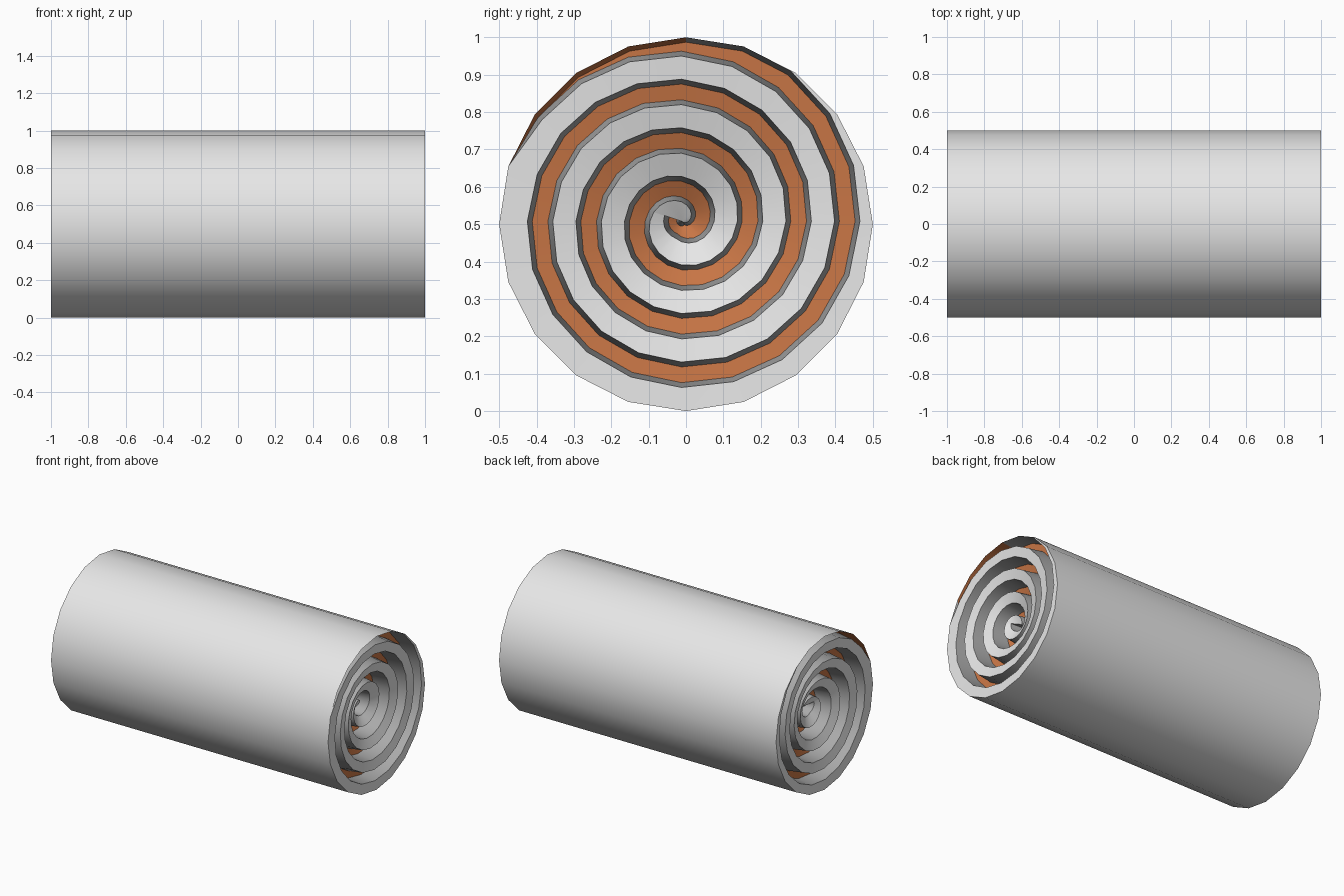
import bpy, bmesh, math

if "Cube" in bpy.data.objects:
    bpy.data.objects.remove(bpy.data.objects["Cube"])

N = 20                  # sides per turn
FIRST, LAST = -4, 76    # spiral steps of the groove, outside to middle
R = 0.5                 # roll radius
CY, CZ = -0.012, 0.508  # spiral centre
PITCH, GAP = 0.13, 0.068
DEPTH, SLANT = 0.10, 0.013
PALE, ORANGE, GREY = 0, 1, 2


def material(name, rgb):
    m = bpy.data.materials.new(name)
    m.diffuse_color = (*rgb, 1)
    m.use_nodes = True
    m.node_tree.nodes["Principled BSDF"].inputs["Base Color"].default_value = m.diffuse_color
    return m


bm = bmesh.new()


def dish(y, z, depth=0.0):
    """x of the end surface: a shallow funnel sinking to the middle."""
    r = min(1, math.hypot(y, z - 0.5) / R)
    return 1 - 0.15 * (1 - r) ** 2 - depth


def face(points, mat, s):
    """Face from points, skipping coincident ones; s picks the winding."""
    keep = []
    for p in points:
        if all(math.dist(p, q) > 0.0006 for q in keep):
            keep.append(p)
    if len(keep) < 3:
        return
    if s > 0:
        keep.reverse()
    f = bm.faces.new([bm.verts.new(p) for p in keep])
    f.material_index = mat
    f.smooth = True


def rim(k, r=R):
    a = 2 * math.pi * (k % N) / N
    return r * math.sin(a), 0.5 + r * math.cos(a)


def spiral(k, r):
    a = 2 * math.pi * k / N
    return CY + r * math.sin(a), CZ + r * math.cos(a)


def section(k):
    """Groove cross-section: outer lip, outer floor, inner floor, inner lip."""
    outer = max(0.51 - PITCH * k / N, 0.048)
    inner = max(0.51 - PITCH * k / N - GAP, 0.0)
    lip = rim(k) if k <= 1 else spiral(k, outer)
    low = rim(k, R - SLANT) if k <= 1 else spiral(k, outer - SLANT)
    inn = spiral(k, inner)
    base = spiral(k, inner + min(SLANT, 0.4 * (outer - inner)))
    if k == FIRST:
        low = base = inn = rim(k)
    return lip, low, base, inn


def build_end(s):
    def p(q, d=0.0):
        return (s * dish(*q, d), *q)

    secs = {k: section(k) for k in range(FIRST, LAST + 1)}
    # outer skin
    for k in range(N):
        a, b = rim(k), rim(k + 1)
        face([(0, *a), (0, *b), (s, *b), (s, *a)], PALE, s)
    # groove walls and floor
    for k in range(FIRST, LAST):
        (o, l, b, i), (o2, l2, b2, i2) = secs[k], secs[k + 1]
        wall = ORANGE if k < 0 else GREY
        face([p(o), p(o2), p(l2, DEPTH), p(l, DEPTH)], wall, s)
        face([p(l, DEPTH), p(l2, DEPTH), p(b2, DEPTH), p(b, DEPTH)], ORANGE, s)
        face([p(b, DEPTH), p(b2, DEPTH), p(i2), p(i)], GREY, s)
        # ridge between this turn and the next one in
        if k + N < LAST:
            face([p(i), p(i2), p(secs[k + N + 1][0]), p(secs[k + N][0])], PALE, s)
        else:
            face([p(i), p(i2), p((CY, CZ))], PALE, s)
    # outermost ridge, between rim and first turn
    for k in range(1, N + FIRST):
        face([p(rim(k)), p(rim(k + 1)), p(secs[k + 1][0]), p(secs[k][0])], PALE, s)
    # end of the groove at the middle
    o, l, b, i = secs[LAST]
    face([p(i), p(b, DEPTH), p(l, DEPTH), p(o)], GREY, s)
    face([p(i), p(o), p(secs[LAST - N][3])], PALE, s)


for side in (1, -1):
    build_end(side)

bmesh.ops.remove_doubles(bm, verts=bm.verts, dist=0.0005)

me = bpy.data.meshes.new("spiral_roll")
bm.to_mesh(me)
bm.free()
me.materials.append(material("light grey", (0.8, 0.8, 0.8)))
me.materials.append(material("orange brown", (0.58, 0.18, 0.06)))
me.materials.append(material("mid grey", (0.4, 0.4, 0.4)))
roll = bpy.data.objects.new("spiral_roll", me)
bpy.context.collection.objects.link(roll)
bpy.context.view_layer.objects.active = roll
roll.select_set(True)
bpy.ops.object.shade_smooth_by_angle(angle=math.radians(35))
